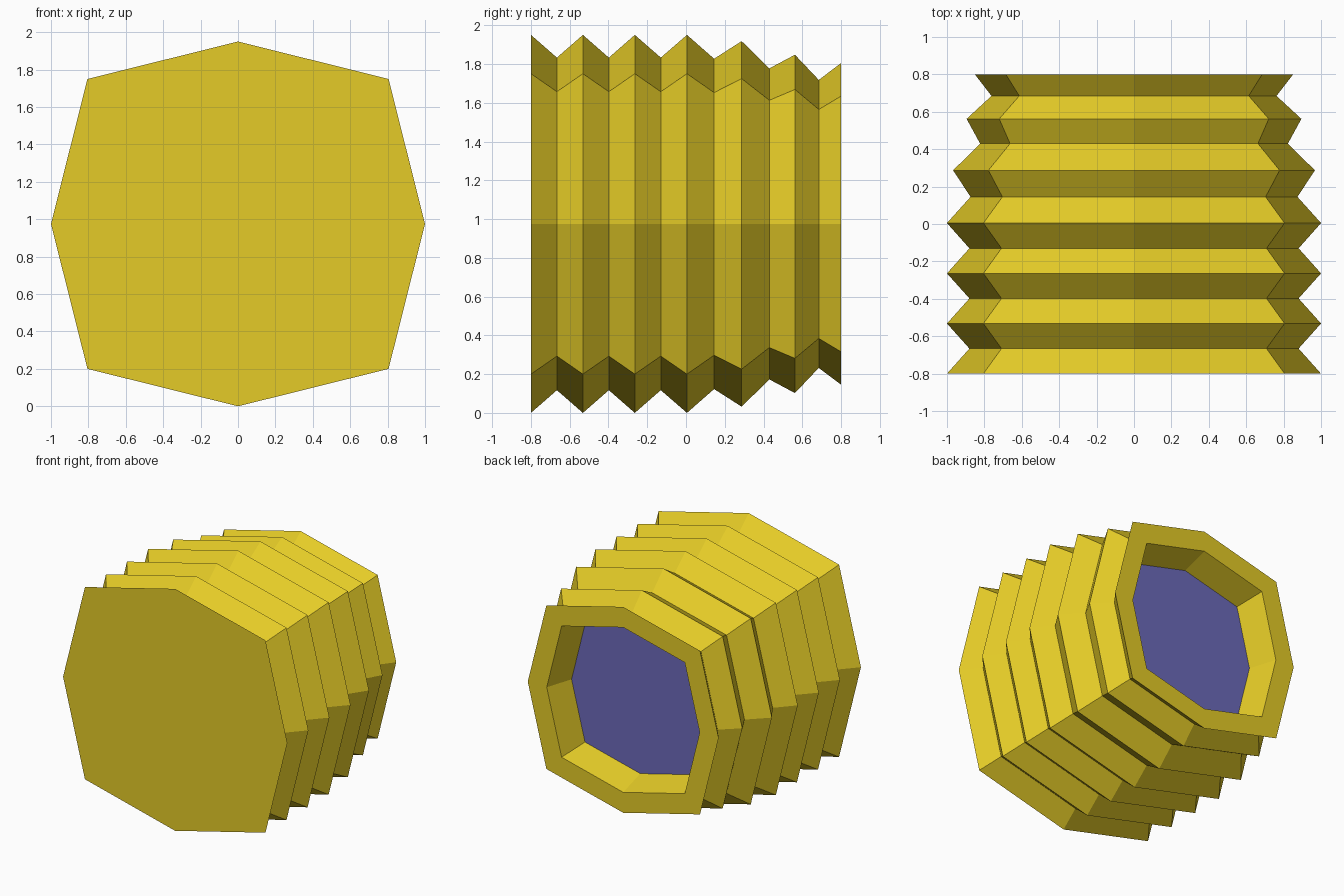
import bpy
import bmesh

old = bpy.data.objects.get("Cube")
if old:
    bpy.data.objects.remove(old, do_unlink=True)


def make_material(name, rgb):
    mat = bpy.data.materials.new(name)
    mat.use_nodes = True
    mat.diffuse_color = (*rgb, 1)
    mat.node_tree.nodes["Principled BSDF"].inputs["Base Color"].default_value = (*rgb, 1)
    return mat


yellow = make_material("mustard_yellow", (0.78, 0.60, 0.020))
purple = make_material("muted_purple", (0.15, 0.144, 0.49))

CENTRE_Z = 0.975
# Octagon cross-section in x and z
OCTAGON = [(1, 0), (0.805, 0.775), (0, 0.975), (-0.805, 0.775),
           (-1, 0), (-0.805, -0.775), (0, -0.975), (0.805, -0.775)]


def add_ring(bm, y, scale):
    return [bm.verts.new((x * scale, y, CENTRE_Z + z * scale)) for x, z in OCTAGON]


def make_object(name, bm, mat):
    mesh = bpy.data.meshes.new(name)
    bm.to_mesh(mesh)
    bm.free()
    mesh.materials.append(mat)
    obj = bpy.data.objects.new(name, mesh)
    bpy.context.collection.objects.link(obj)
    return obj


# Pleats: three equal folds, then the folds that narrow towards the back
profile = []
for i in range(3):
    profile += [(-0.8 + i * 0.268, 1.0), (-0.666 + i * 0.268, 0.88)]
profile += [(0.005, 1.0), (0.145, 0.874), (0.287, 0.967), (0.43, 0.823),
            (0.562, 0.895), (0.685, 0.762), (0.8, 0.851)]

# Rear rim and the tapered recess behind it
RECESS_Y, RECESS_SCALE = 0.583, 0.612
profile += [(0.8, 0.682), (RECESS_Y, RECESS_SCALE)]

# Pleated body with a flat front cap
bm = bmesh.new()
rings = [add_ring(bm, y, s) for y, s in profile]
bm.faces.new(rings[0])
for a, b in zip(rings, rings[1:]):
    for i in range(len(a)):
        j = (i + 1) % len(a)
        bm.faces.new((a[j], a[i], b[i], b[j]))
# Close temporarily so that normals point outwards, then open the recess
floor = bm.faces.new(rings[-1])
bmesh.ops.recalc_face_normals(bm, faces=bm.faces[:])
bm.faces.remove(floor)
make_object("pleated_body", bm, yellow)

# Panel at the bottom of the recess, facing the back
bm = bmesh.new()
face = bm.faces.new(add_ring(bm, RECESS_Y, RECESS_SCALE))
face.normal_update()
if face.normal.y < 0:
    face.normal_flip()
make_object("recessed_panel", bm, purple)
